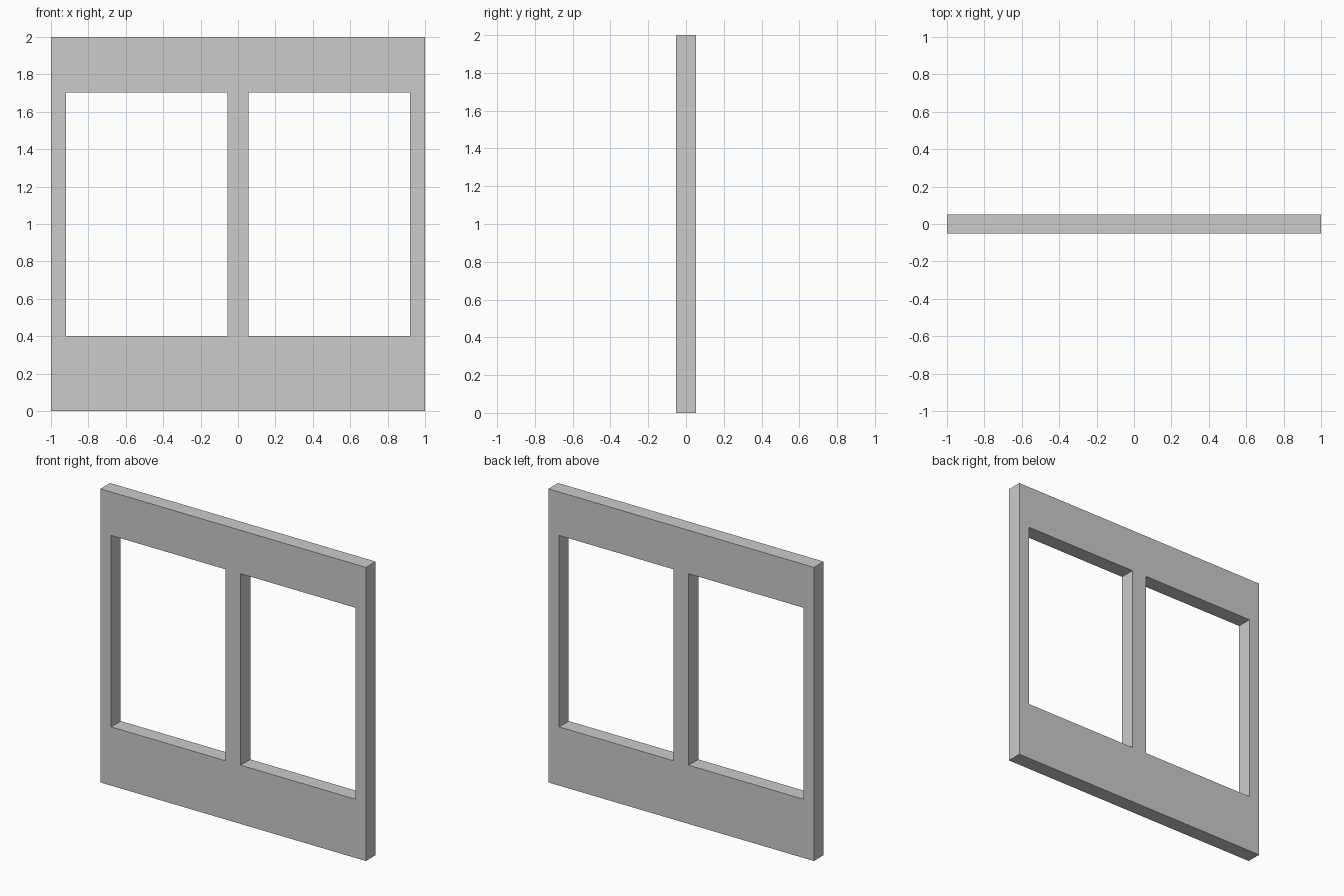
import bpy
import bmesh

if "Cube" in bpy.data.objects:
    bpy.data.objects.remove(bpy.data.objects["Cube"])

DEPTH = 0.104
XS = [-1.0, -0.92, -0.056, 0.056, 0.92, 1.0]   # stile and mullion edges
ZS = [0.0, 0.40, 1.704, 2.0]                   # sill, opening and header edges
OPENINGS = {(1, 1), (3, 1)}                    # grid cells left empty

# Front face of the wall panel, laid out as a grid around the two openings
bm = bmesh.new()
verts = [[bm.verts.new((x, -DEPTH / 2, z)) for z in ZS] for x in XS]
for i in range(len(XS) - 1):
    for j in range(len(ZS) - 1):
        if (i, j) not in OPENINGS:
            bm.faces.new((verts[i][j], verts[i + 1][j],
                          verts[i + 1][j + 1], verts[i][j + 1]))

# Thickness: extrude the face to the back
result = bmesh.ops.extrude_face_region(bm, geom=bm.faces[:], use_keep_orig=True)
moved = [g for g in result["geom"] if isinstance(g, bmesh.types.BMVert)]
bmesh.ops.translate(bm, verts=moved, vec=(0, DEPTH, 0))
bmesh.ops.recalc_face_normals(bm, faces=bm.faces[:])

mesh = bpy.data.meshes.new("double_window_wall")
bm.to_mesh(mesh)
bm.free()
wall = bpy.data.objects.new("double_window_wall", mesh)
bpy.context.collection.objects.link(wall)
